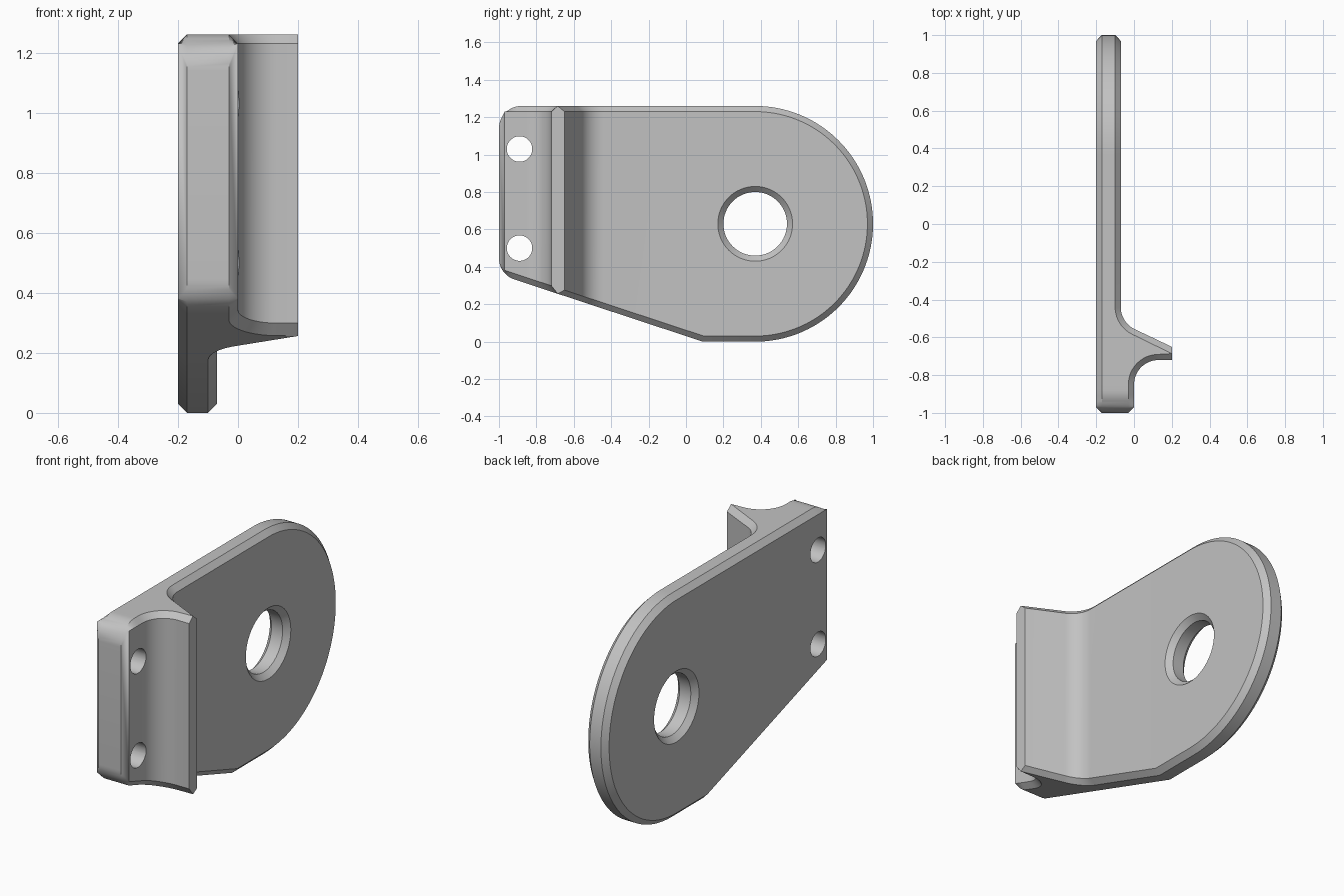
import bpy, bmesh
from math import sin, cos, pi, sqrt, radians

if "Cube" in bpy.data.objects:
    bpy.data.objects.remove(bpy.data.objects["Cube"], do_unlink=True)

CH = 0.03                      # chamfer width
BACK, PLATE = -0.2, -0.07      # rear face and thin plate face
CY, R = 0.37, 0.63             # centre and radius of the round end
CORNER, SLOPE = 0.12, 0.33     # front corner radius, slope of the lower edge
HEIGHT = 2 * R

grey = bpy.data.materials.new("plain grey")
grey.use_nodes = True
grey.diffuse_color = (0.54, 0.54, 0.54, 1)
grey.node_tree.nodes["Principled BSDF"].inputs["Base Color"].default_value = grey.diffuse_color


def round_end(y, d):
    return sqrt(max(0, (R - d) ** 2 - (y - CY) ** 2))


def corner(y):
    return sqrt(max(0, CORNER ** 2 - (y + 1 - CORNER) ** 2))


def top(y, d):
    """Upper outline, inset by d."""
    if y > CY:
        return R + round_end(y, d)
    if d == 0 and y < -1 + CORNER:
        return HEIGHT - CORNER + corner(y)
    return HEIGHT - d


def bottom(y, d):
    """Lower outline, inset by d."""
    if y > CY:
        return R - round_end(y, d)
    secant = sqrt(1 + SLOPE ** 2)
    if d == 0 and y < -1 + CORNER * (1 - SLOPE / secant):
        return SLOPE * (1.09 - CORNER) + CORNER * secant - corner(y)
    return max(d, SLOPE * (0.09 - y) + d * secant)


def plan_columns():
    """Pairs of (surface point, chamfer point) in plan, from front to back."""
    cols = []
    # rounded front corners
    for i in range(17):
        y = -1 + CORNER * (1 - cos(i / 16 * pi / 2))
        cols.append(((0, max(y, -1 + CH)), (-CH, y)))
    # hollow front of the fin
    r = 0.13
    for i in range(17):
        a = pi - i / 16 * pi / 2
        cols.append(tuple((r + q * cos(a), -0.85 + q * sin(a)) for q in (r, r + CH)))
    # fin tip
    tip = (0.2, -0.686)
    cols += [((0.2, -0.72), tip), ((0.2, -0.65), tip)]
    # fillet behind the fin
    slant = radians(64.6)
    sx = PLATE + r * (1 - cos(slant))
    cx, cy = PLATE + r, -0.65 + (0.2 - sx) / tan_(slant) + r * sin(slant)
    for i in range(13):
        a = pi + slant * (1 - i / 12)
        cols.append(tuple((cx + q * cos(a), cy + q * sin(a)) for q in (r, r + CH)))
    # thin plate and round end
    cols.append(((PLATE, 0.095), (PLATE - CH, 0.09)))
    for i in range(41):
        a = pi / 2 * (1 - i / 40)
        cols.append(((PLATE, CY + (R - CH) * cos(a)), (PLATE - CH, CY + R * cos(a))))
    return cols


def tan_(a):
    return sin(a) / cos(a)


def make_object(name, bm):
    bmesh.ops.remove_doubles(bm, verts=bm.verts, dist=1e-4)
    bmesh.ops.recalc_face_normals(bm, faces=bm.faces)
    mesh = bpy.data.meshes.new(name)
    bm.to_mesh(mesh)
    bm.free()
    mesh.materials.append(grey)
    ob = bpy.data.objects.new(name, mesh)
    bpy.context.collection.objects.link(ob)
    return ob


def make_body():
    bm = bmesh.new()
    rings = []
    for (px, py), (qx, qy) in plan_columns():
        section = [(BACK, py, CH), (BACK + CH, qy, 0), (qx, qy, 0), (px, py, CH)]
        upper = [(x, y, top(y, d)) for x, y, d in section]
        lower = [(x, y, bottom(y, d)) for x, y, d in reversed(section)]
        rings.append([bm.verts.new(p) for p in upper + lower])
    for a, b in zip(rings, rings[1:]):
        for j in range(8):
            k = (j + 1) % 8
            bm.faces.new((a[j], a[k], b[k], b[j]))
    # front face and its two chamfers
    for j in range(3):
        bm.faces.new([rings[0][i] for i in (j, j + 1, 6 - j, 7 - j)])
    return make_object("bracket", bm)


def make_cutter(name, y, z, profile, n=48):
    """Turned cutter along x from (x, radius) pairs."""
    bm = bmesh.new()
    rings = [[bm.verts.new((x, y + r * cos(2 * pi * i / n), z + r * sin(2 * pi * i / n)))
              for i in range(n)] for x, r in profile]
    for a, b in zip(rings, rings[1:]):
        for i in range(n):
            k = (i + 1) % n
            bm.faces.new((a[i], a[k], b[k], b[i]))
    bm.faces.new(rings[0])
    bm.faces.new(rings[-1])
    ob = make_object(name, bm)
    ob.hide_render = True
    return ob


body = make_body()

# countersunk pivot hole and two plain bolt holes
bore, e = 0.17, 0.02
cutters = [make_cutter("pivot_hole_cutter", CY, R, [
    (BACK - e, bore + CH + e), (BACK + CH, bore),
    (PLATE - CH, bore), (PLATE + e, bore + CH + e)], 64)]
for z in (0.5, 1.03):
    cutters.append(make_cutter("bolt_hole_cutter", -0.89, z, [(-0.3, 0.068), (0.3, 0.068)]))

bpy.ops.object.select_all(action='DESELECT')
bpy.context.view_layer.objects.active = body
body.select_set(True)
for c in cutters:
    mod = body.modifiers.new(c.name, 'BOOLEAN')
    mod.operation = 'DIFFERENCE'
    mod.solver = 'EXACT'
    mod.object = c
    bpy.ops.object.modifier_apply(modifier=mod.name)
    bpy.data.objects.remove(c, do_unlink=True)

bpy.ops.object.shade_smooth_by_angle(angle=radians(25))
